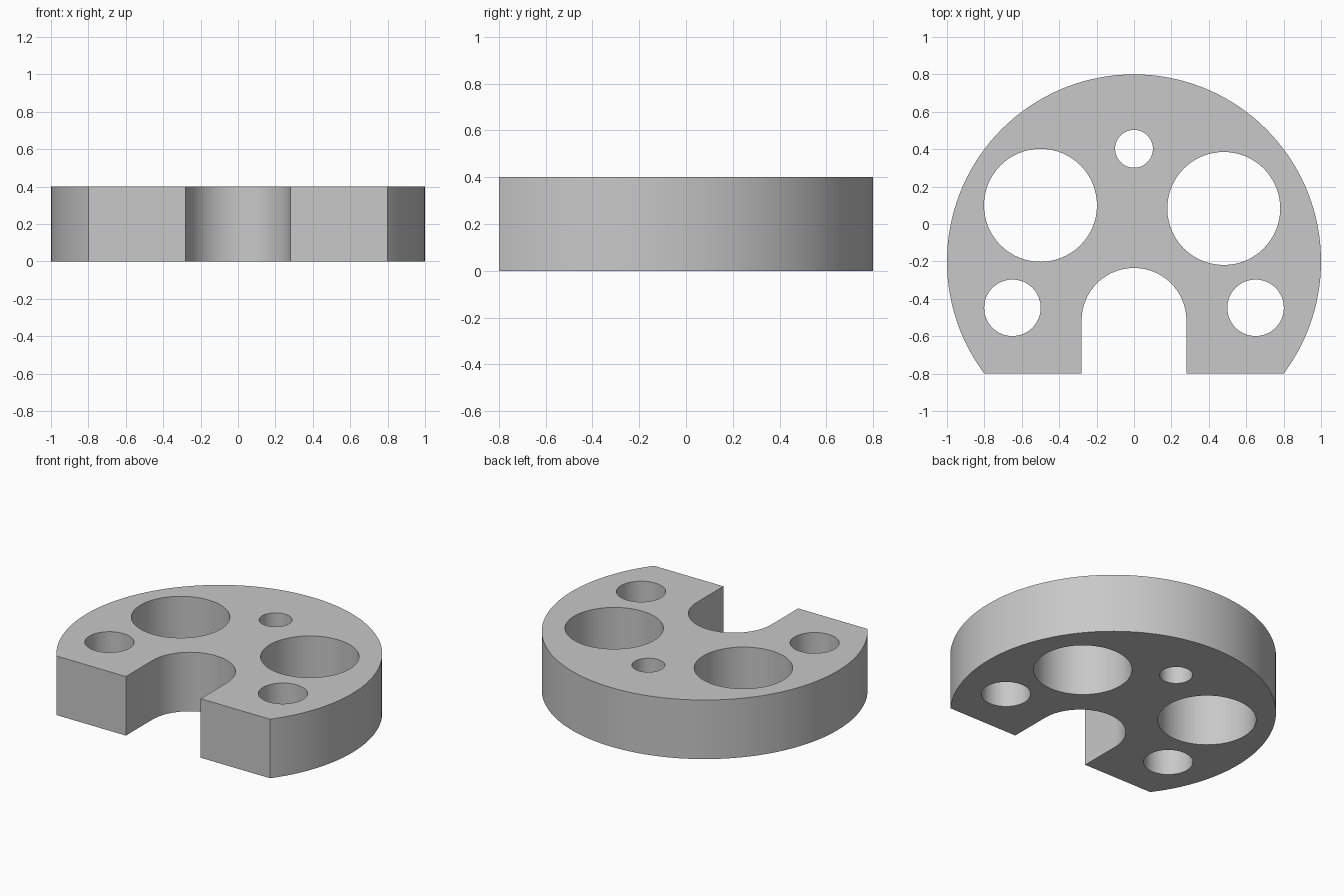
import bpy, bmesh
from math import sin, cos, pi, asin

cube = bpy.data.objects.get("Cube")
if cube:
    bpy.data.objects.remove(cube, do_unlink=True)

HEIGHT = 0.4
FRONT = -0.8
DISC_Y = -0.2
SLOT_R, SLOT_Y = 0.28, -0.515


def arc(cx, cy, r, start, end, steps):
    """Points along an arc, both ends included."""
    angles = [start + (end - start) * i / steps for i in range(steps + 1)]
    return [(cx + r * cos(a), cy + r * sin(a)) for a in angles]


def add_loop(bm, points):
    verts = [bm.verts.new((x, y, 0)) for x, y in points]
    for a, b in zip(verts, verts[1:] + verts[:1]):
        bm.edges.new((a, b))


# Grey material
grey = bpy.data.materials.new("grey")
grey.use_nodes = True
colour = (0.58, 0.58, 0.58, 1)
grey.diffuse_color = colour
grey.node_tree.nodes["Principled BSDF"].inputs["Base Color"].default_value = colour

# Outline: disc cut flat at the front, with a round-ended slot
bm = bmesh.new()
cut = asin(FRONT - DISC_Y)
outline = arc(0, DISC_Y, 1, cut, pi - cut, 96)
outline += [(-SLOT_R, FRONT)]
outline += arc(0, SLOT_Y, SLOT_R, pi, 0, 40)
outline += [(SLOT_R, FRONT)]
add_loop(bm, outline)

# Through holes: centre x, centre y, radius
holes = [(-0.5, 0.1, 0.302), (0.48, 0.083, 0.302), (0, 0.402, 0.101)]
holes += [(side * 0.65, -0.448, 0.151) for side in (-1, 1)]
for x, y, r in holes:
    add_loop(bm, arc(x, y, r, 0, 2 * pi, 64)[:-1])

# Fill the profile and raise it into a plate
bmesh.ops.triangle_fill(bm, edges=bm.edges[:], use_beauty=True, normal=(0, 0, 1))
raised = bmesh.ops.extrude_face_region(bm, geom=bm.faces[:], use_keep_orig=True)
top = [v for v in raised["geom"] if isinstance(v, bmesh.types.BMVert)]
bmesh.ops.translate(bm, verts=top, vec=(0, 0, HEIGHT))
bmesh.ops.recalc_face_normals(bm, faces=bm.faces[:])

mesh = bpy.data.meshes.new("holed_plate")
bm.to_mesh(mesh)
bm.free()
mesh.materials.append(grey)
plate = bpy.data.objects.new("holed_plate", mesh)
bpy.context.collection.objects.link(plate)

# Smooth curved walls, sharp rims
bpy.ops.object.select_all(action='DESELECT')
plate.select_set(True)
bpy.context.view_layer.objects.active = plate
bpy.ops.object.shade_smooth_by_angle(angle=pi / 6)
